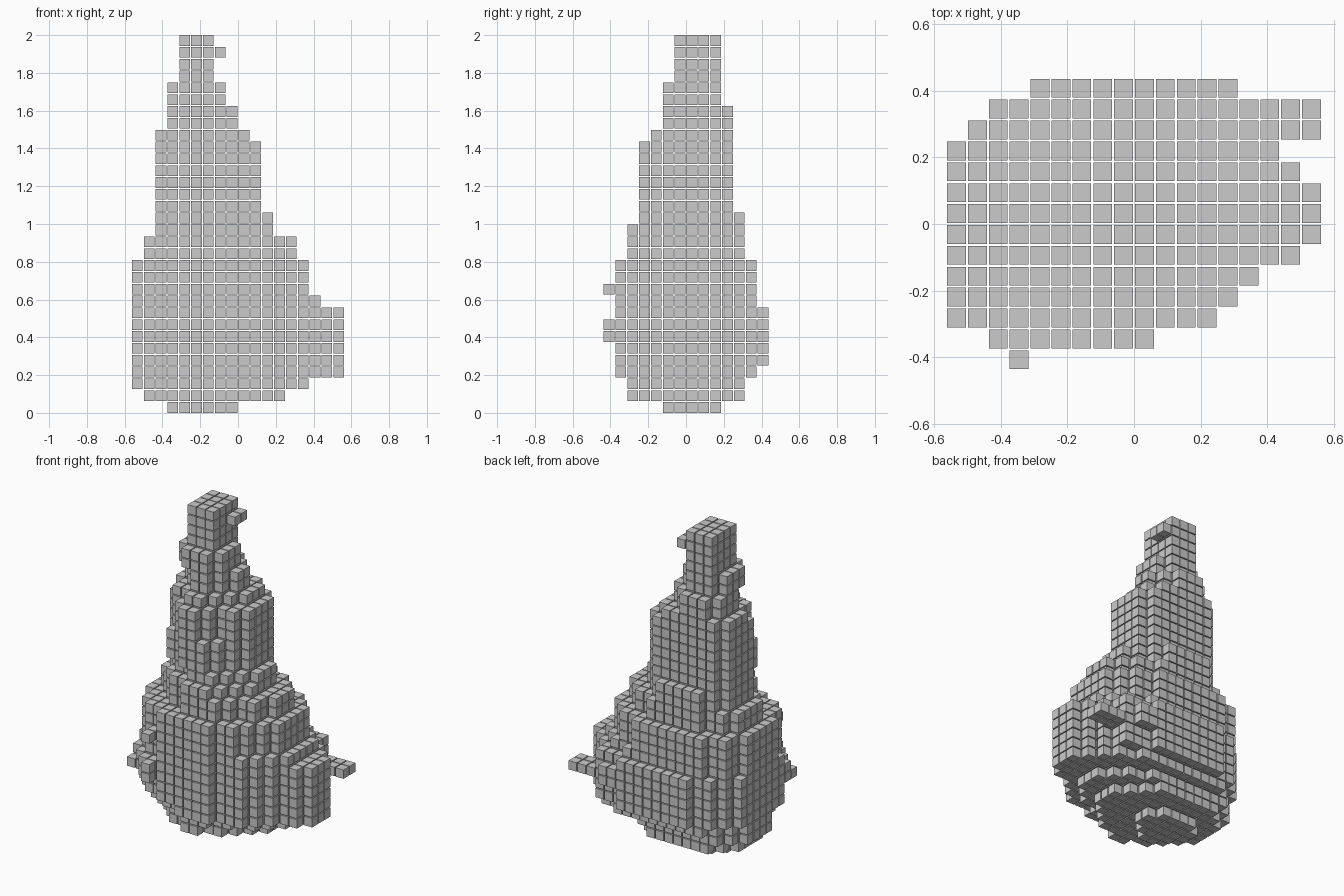
import bpy
import bmesh
from itertools import product
from mathutils import Matrix, Vector

cube = bpy.data.objects.get("Cube")
if cube:
    bpy.data.objects.remove(cube, do_unlink=True)

# Block grid: columns across x, rows along y, layers up z
COLS, ROWS, LAYERS = 18, 14, 32
PITCH = 2 / (LAYERS - 0.1)
SIZE = PITCH * 0.9


def block_centre(cell):
    i, j, k = cell
    return Vector(((i - (COLS - 1) / 2) * PITCH,
                   (j - (ROWS - 1) / 2) * PITCH,
                   SIZE / 2 + k * PITCH))


def build_blocks(name, cells):
    bm = bmesh.new()
    for cell in sorted(cells):
        bmesh.ops.create_cube(bm, size=SIZE,
                              matrix=Matrix.Translation(block_centre(cell)))
    mesh = bpy.data.meshes.new(name)
    bm.to_mesh(mesh)
    bm.free()
    obj = bpy.data.objects.new(name, mesh)
    bpy.context.collection.objects.link(obj)
    return obj


# Squareness of each corner: front right, front left, back right, back left
SECTIONS = {
    "base": (1.35, 1.35, 3.2, 2),
    "keel": (1.7, 1.6, 3, 2),
    "hull": (2.6, 2.2, 4, 2),
    "belly": (4.5, 4.5, 4, 3),
    "waist": (2.2, 1.9, 3, 2.4),
    "shoulder": (1.5, 1.6, 2.6, 1.8),
    "tower_low": (1.6, 1.25, 3.2, 4),
    "tower_high": (1.4, 1.1, 3.2, 4),
    "neck": (1.5, 1.6, 3, 1.8),
    "tip": (4, 4, 4, 4),
}

# Bands of layers: last layer, first and last column, first and last row, section
BANDS = [
    (0, 3, 8, 5, 9, "base"),
    (1, 1, 12, 2, 11, "base"),
    (2, 0, 14, 2, 11, "base"),
    (3, 0, 17, 1, 12, "keel"),
    (5, 0, 17, 1, 13, "hull"),
    (7, 0, 17, 1, 13, "belly"),
    (8, 0, 17, 1, 13, "hull"),
    (9, 0, 15, 1, 12, "waist"),
    (12, 0, 14, 1, 12, "waist"),
    (14, 1, 13, 2, 11, "shoulder"),
    (15, 2, 11, 2, 11, "shoulder"),
    (16, 2, 11, 3, 11, "shoulder"),
    (19, 2, 10, 3, 10, "tower_low"),
    (22, 2, 10, 3, 10, "tower_high"),
    (23, 2, 9, 4, 10, "tower_high"),
    (25, 3, 8, 5, 10, "neck"),
    (27, 3, 7, 5, 9, "neck"),
    (31, 4, 6, 6, 9, "tip"),
]

# Widest outline, front row to back row: first and last column
OUTLINE = [(3, 3), (2, 9), (0, 12), (0, 13), (0, 14), (0, 16), (0, 17),
           (0, 17), (0, 17), (0, 16), (0, 15), (1, 14), (2, 14), (4, 13)]


def offset(n, low, high):
    return (n - (low + high) / 2) / ((high - low + 1) / 2)


def layer_cells(k):
    _, x0, x1, y0, y1, section = next(b for b in BANDS if k <= b[0])
    for j in range(y0, y1 + 1):
        first, last = OUTLINE[j]
        for i in range(max(x0, first), min(x1, last) + 1):
            u, v = offset(i, x0, x1), offset(j, y0, y1)
            power = SECTIONS[section][2 * (v > 0) + (u > 0)]
            if abs(u) ** power + abs(v) ** power <= 1:
                yield (i, j, k)


def is_buried(cell, solid):
    return all(tuple(c + d for c, d in zip(cell, step)) in solid
               for step in product((-1, 0, 1), repeat=3))


# Main tapering body, kept as a shell of blocks
solid = {c for k in range(LAYERS) for c in layer_cells(k)}
build_blocks("body", {c for c in solid if not is_buried(c, solid)})

# Small parts that stick out of the body
extras = {
    "side_spur": {(i, j, 6) for i in (15, 16, 17) for j in (11, 12)},
    "top_nub": {(7, j, 30) for j in (8, 9)},
    "front_studs": {(3, 0, k) for k in (6, 7)},
    "upper_stud": {(3, j, 10) for j in (0, 1, 2)},
    "corner_stud": {(0, 2, 6)},
}
for name, cells in extras.items():
    build_blocks(name, cells - solid)
